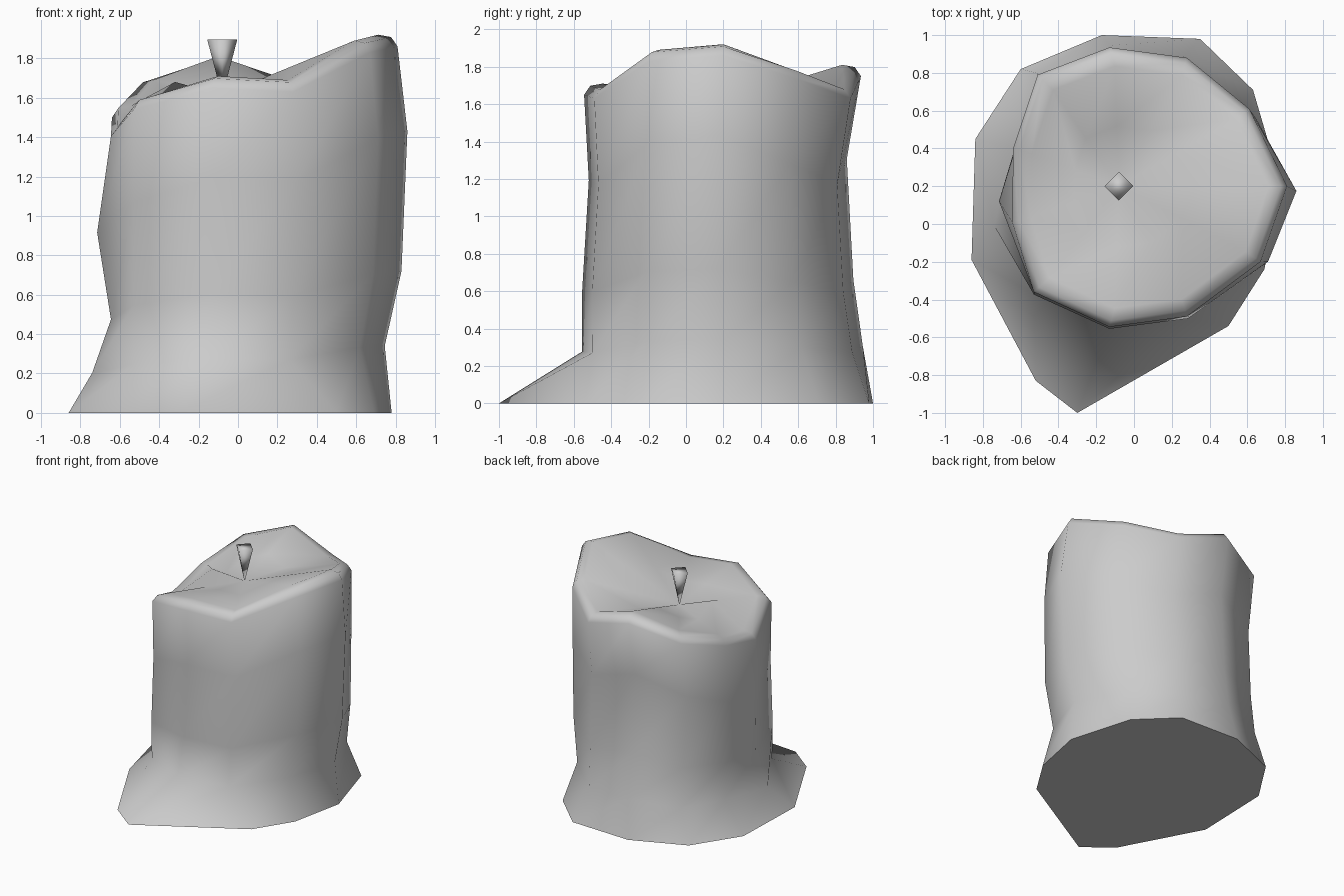
import bpy, bmesh
from mathutils import Vector

if "Cube" in bpy.data.objects:
    bpy.data.objects.remove(bpy.data.objects["Cube"])

# melted wax foot outline
FOOT = [(.78, .2), (.63, .71), (.35, .98), (-.17, 1.0), (-.6, .82), (-.84, .45),
        (-.86, -.19), (-.52, -.83), (-.3, -1.0), (.5, -.54), (.69, -.24)]
# dented rim outline with the uneven height at each corner
RIM = [(.81, .2, 1.92), (.61, .61, 1.79), (.28, .88, 1.69), (-.13, .935, 1.81),
       (-.51, .79, 1.69), (-.64, .4, 1.56), (-.645, .01, 1.465), (-.53, -.36, 1.60),
       (-.13, -.545, 1.71), (.28, -.49, 1.69), (.67, -.2, 1.89)]
PEAK = 1.92
CX, CY, HX, HY = .085, .195, .725, .735
LEFT = 6  # corner that bulges on the left
N = len(RIM)
# stacked rings: half width (right), half depth, centre y, left bulge x and y,
# height under the peak, how strongly the ring follows the rim's dips
RINGS = [(.66, .745, .195, -.74, -.01, .34, .30),
         (.745, .72, .17, -.645, .01, .72, .54),
         (.775, .685, .17, -.715, .12, 1.43, 1.13),
         (HX, HY, CY, -.645, .01, 1.86, 1)]
LIPS = [(.955, 1.908), (.865, 1.92)]  # rounded rim: scale, height under the peak


def ring_points(hx, hy, cy, bx, by, top, follow):
    for i, (x, y, h) in enumerate(RIM):
        z = top - follow * (PEAK - h)
        if i == LEFT:
            yield (bx, by, z)
        else:
            px = CX + (x - CX) * hx / HX if x > CX else x
            yield (px, cy + hy * (y - CY) / HY, z)


def make_object(name, bm):
    bmesh.ops.recalc_face_normals(bm, faces=bm.faces[:])
    me = bpy.data.meshes.new(name)
    bm.to_mesh(me)
    bm.free()
    ob = bpy.data.objects.new(name, me)
    bpy.context.collection.objects.link(ob)
    return ob


# candle body
bm = bmesh.new()
loops = [[bm.verts.new((x, y, 0)) for x, y in FOOT]]
for r in RINGS:
    loops.append([bm.verts.new(p) for p in ring_points(*r)])
for s, top in LIPS:
    loops.append([bm.verts.new((CX + (x - CX) * s, CY + (y - CY) * s, top - PEAK + h))
                  for x, y, h in RIM])

# sunken top with a small lump beside the wick
mid = bm.verts.new((-.08, .2, 1.615))
inner = [bm.verts.new(v.co.lerp(mid.co, .5)) for v in loops[-1]]
inner[LEFT].co = Vector((-.32, .12, 1.68))
loops.append(inner)
for lo, hi in zip(loops, loops[1:]):
    for i in range(N):
        j = (i + 1) % N
        bm.faces.new((lo[i], lo[j], hi[j], hi[i]))
for i in range(N):
    bm.faces.new((inner[i], inner[(i + 1) % N], mid))
for f in bm.faces:
    f.smooth = True

# flat underside with a crisp edge
base = bm.faces.new(loops[0][::-1])
for e in base.edges:
    e.smooth = False
make_object("candle_body", bm)

# wick: four-sided cone standing on its tip
bm = bmesh.new()
bmesh.ops.create_cone(bm, cap_ends=True, segments=4, radius1=0, radius2=.076, depth=.29)
bmesh.ops.remove_doubles(bm, verts=bm.verts[:], dist=1e-4)
for f in bm.faces:
    f.smooth = True
wick = make_object("wick", bm)
wick.location = (-.08, .2, 1.75)
